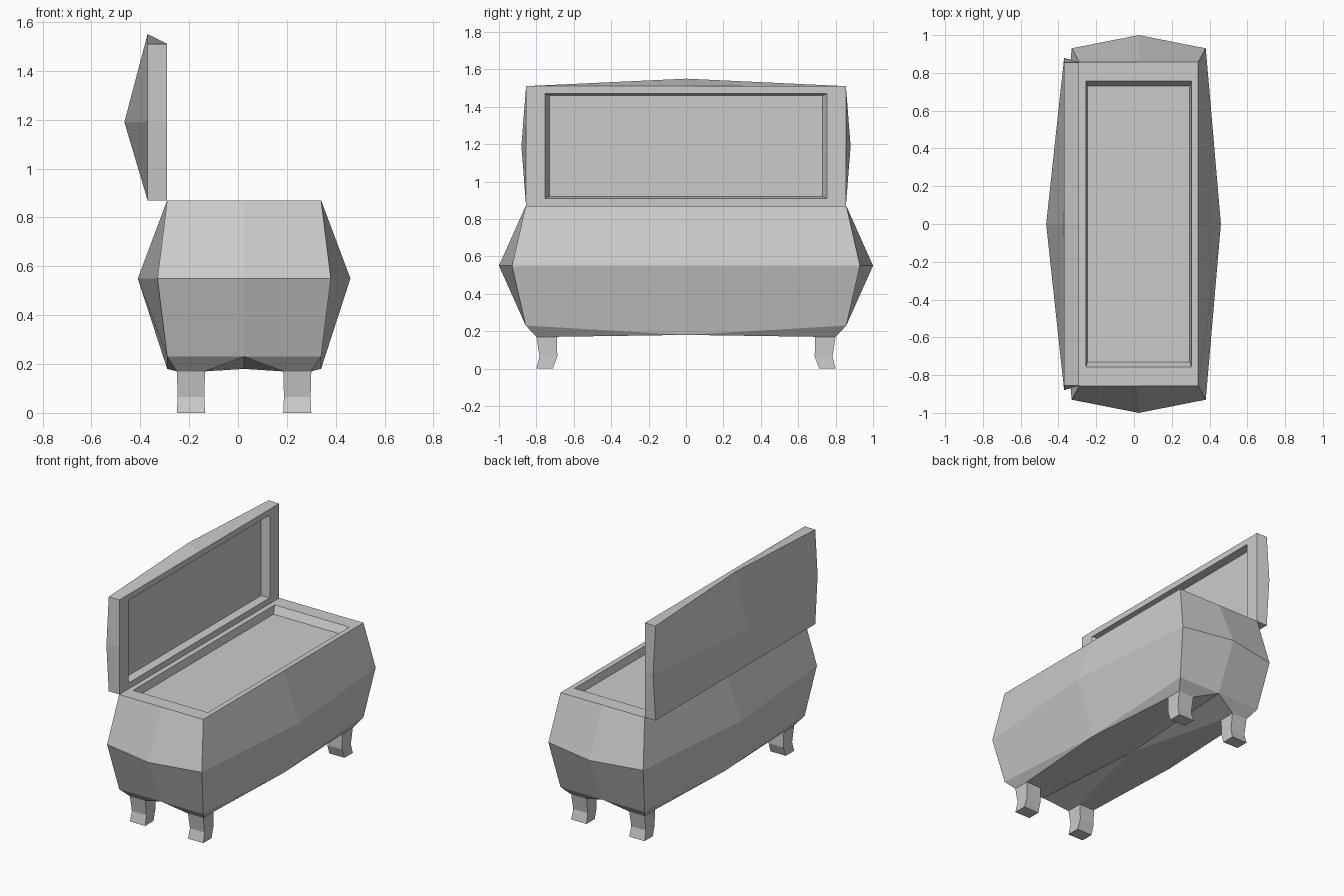
import bpy
import bmesh

if "Cube" in bpy.data.objects:
    bpy.data.objects.remove(bpy.data.objects["Cube"])

CX = 0.025  # body centre in x


def ring(hx, hy, z, mx=None, my=None, z_end=None, z_side=None):
    """Rectangle with side midpoints that can bulge: 8 points."""
    mx, my = mx or hx, my or hy
    z_end = z if z_end is None else z_end
    z_side = z if z_side is None else z_side
    return [(mx, 0, z_side), (hx, hy, z), (0, my, z_end), (-hx, hy, z),
            (-mx, 0, z_side), (-hx, -hy, z), (0, -my, z_end), (hx, -hy, z)]


def loft(bm, rings, cap=True):
    """Join successive rings with quads and cap the first one."""
    vs = [[bm.verts.new(p) for p in r] for r in rings]
    for a, b in zip(vs, vs[1:]):
        n = len(a)
        for i in range(n):
            j = (i + 1) % n
            bm.faces.new((a[i], a[j], b[j], b[i]))
    if cap:
        bm.faces.new(vs[0])
    return vs


def finish(bm, name):
    bmesh.ops.recalc_face_normals(bm, faces=bm.faces)
    mesh = bpy.data.meshes.new(name)
    bm.to_mesh(mesh)
    bm.free()
    obj = bpy.data.objects.new(name, mesh)
    bpy.context.collection.objects.link(obj)
    return obj


# Body: tray floor, tray opening, rim, bulging waist, lower edge
bm = bmesh.new()
rings = loft(bm, [
    ring(0.27, 0.73, 0.82),
    ring(0.28, 0.757, 0.87),
    ring(0.315, 0.857, 0.87),
    ring(0.355, 0.93, 0.55, mx=0.435, my=1.0),
    ring(0.315, 0.857, 0.23, z_side=0.18),
])
low = rings[-1]
centre = bm.verts.new((0, 0, 0.18))
# Underside: four quarters, each sloping around a square leg opening
LX, LY, LZ = (0.16, 0.275), (0.69, 0.80), 0.17
for k, (sx, sy) in zip((1, 3, 5, 7), ((1, 1), (-1, 1), (-1, -1), (1, -1))):
    corner = low[k]
    side, end = (low[0] if sx > 0 else low[4]), (low[2] if sy > 0 else low[6])
    leg = {(i, j): bm.verts.new((sx * LX[i], sy * LY[j], LZ))
           for i in (0, 1) for j in (0, 1)}
    bm.faces.new((corner, leg[1, 1], leg[1, 0], side))
    bm.faces.new((corner, end, leg[0, 1], leg[1, 1]))
    bm.faces.new((side, leg[1, 0], leg[0, 0], centre))
    bm.faces.new((end, centre, leg[0, 0], leg[0, 1]))
body = finish(bm, "chest_body")
body.location.x = CX

# Legs: foot, ankle and top sections, mirrored to each corner
SECTIONS = [(0.16, 0.275, 0.712, 0.80, 0.0),
            (0.163, 0.272, 0.688, 0.783, 0.065),
            (0.16, 0.275, 0.69, 0.80, LZ)]
for sx, xn in ((-1, "left"), (1, "right")):
    for sy, yn in ((-1, "front"), (1, "back")):
        bm = bmesh.new()
        loft(bm, [[(sx * x0, sy * y0, z), (sx * x1, sy * y0, z),
                   (sx * x1, sy * y1, z), (sx * x0, sy * y1, z)]
                  for x0, x1, y0, y1, z in SECTIONS])
        finish(bm, f"{yn}_{xn}_leg").location.x = CX

# Open lid: built flat (height = distance behind the hinge plane), then stood up
bm = bmesh.new()
rings = loft(bm, [
    ring(0.27, 0.73, 0.05),
    ring(0.28, 0.755, 0.0),
    ring(0.32, 0.855, 0.0),
    ring(0.32, 0.855, 0.08, mx=0.36, my=0.88),
])
outer = rings[-1]
outer[4].co.x = -0.32  # hinge edge stays straight
peak = bm.verts.new((0, 0, 0.175))
for k in (1, 3, 5, 7):
    bm.faces.new((outer[k - 1], outer[k], outer[(k + 1) % 8], peak))
for v in bm.verts:
    x, y, z = v.co
    v.co = (-0.29 - z, y, 1.19 + x)
finish(bm, "chest_lid")
